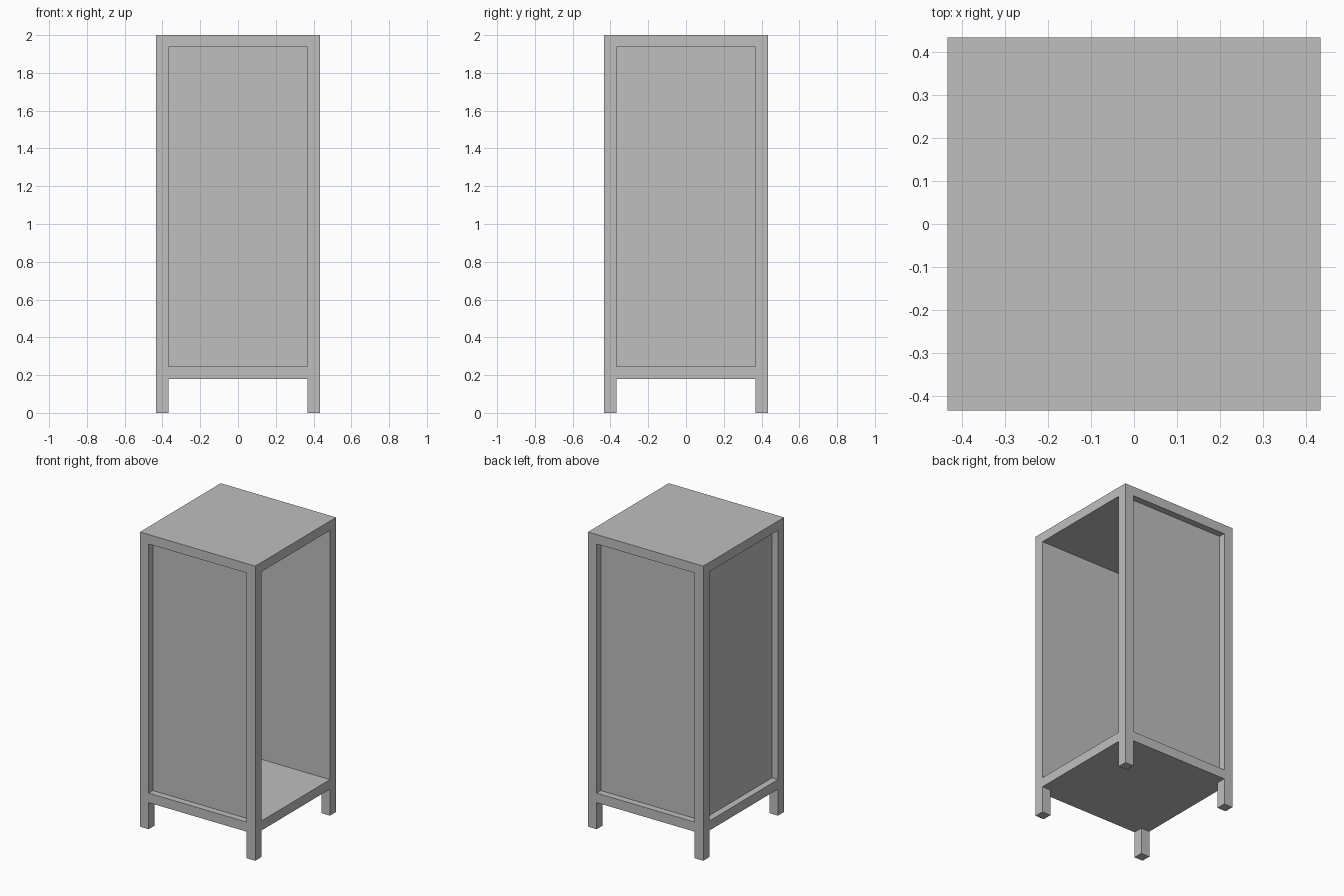
import bpy

if "Cube" in bpy.data.objects:
    bpy.data.objects.remove(bpy.data.objects["Cube"])

HALF = 0.433                   # half width and depth
INNER = HALF - 0.065           # inner side of the posts
PANEL = HALF - 0.045           # outer side of the recessed panels
UNDER, FLOOR, CEIL, TOP = 0.18, 0.245, 1.936, 2.0
OUT = 0.6                      # cutters reach past the outside

grey = bpy.data.materials.new("grey paint")
grey.diffuse_color = (0.52, 0.52, 0.52, 1)
grey.use_nodes = True
grey.node_tree.nodes["Principled BSDF"].inputs["Base Color"].default_value = grey.diffuse_color


def box(name, x0, x1, y0, y1, z0, z1):
    """Box between the given limits."""
    bpy.ops.mesh.primitive_cube_add(size=1, location=((x0 + x1) / 2, (y0 + y1) / 2, (z0 + z1) / 2))
    ob = bpy.context.object
    ob.name = name
    ob.scale = (x1 - x0, y1 - y0, z1 - z0)
    bpy.ops.object.transform_apply(location=True, rotation=False, scale=True)
    ob.data.materials.append(grey)
    return ob


def carve(body, name, *limits):
    """Cut a box-shaped space out of the body."""
    cutter = box(name, *limits)
    cutter.hide_render = True
    mod = body.modifiers.new(name, 'BOOLEAN')
    mod.operation = 'DIFFERENCE'
    mod.solver = 'EXACT'
    mod.object = cutter
    bpy.context.view_layer.objects.active = body
    bpy.ops.object.modifier_apply(modifier=name)
    bpy.data.objects.remove(cutter)


cabinet = box("cabinet", -HALF, HALF, -HALF, HALF, 0, TOP)

# Interior, open on the right side
carve(cabinet, "interior", -INNER, OUT, -INNER, INNER, FLOOR, CEIL)

# Recessed panels at the front, back and left
carve(cabinet, "front_recess", -INNER, INNER, -OUT, -PANEL, FLOOR, CEIL)
carve(cabinet, "back_recess", -INNER, INNER, PANEL, OUT, FLOOR, CEIL)
carve(cabinet, "left_recess", -OUT, -PANEL, -INNER, INNER, FLOOR, CEIL)

# Crossing gaps below the base leave the four legs
carve(cabinet, "gap_front_to_back", -INNER, INNER, -OUT, OUT, -0.1, UNDER)
carve(cabinet, "gap_side_to_side", -OUT, OUT, -INNER, INNER, -0.1, UNDER)
